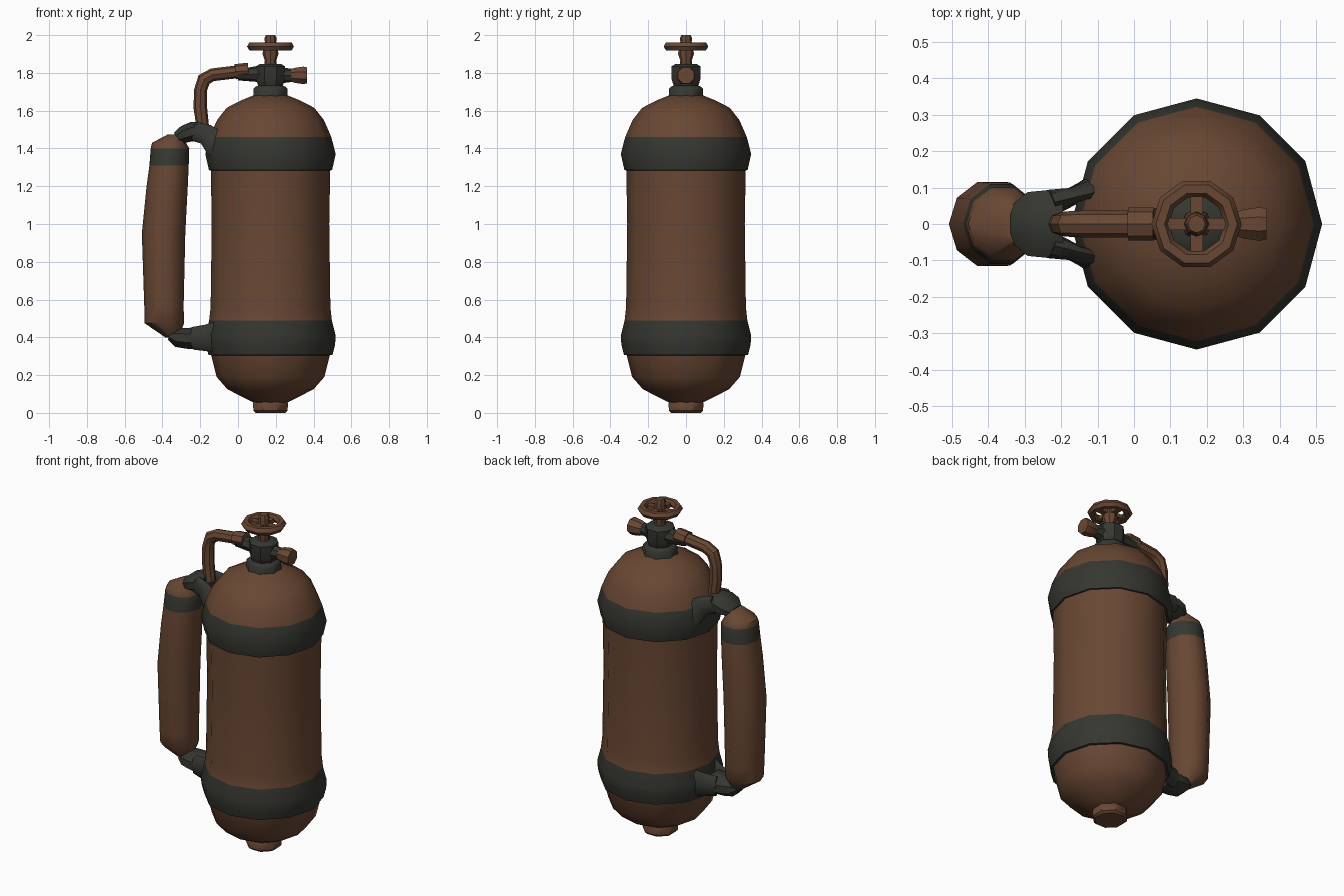
import bpy, bmesh, math
from mathutils import Vector


def material(name, rgb):
    m = bpy.data.materials.new(name)
    m.diffuse_color = (*rgb, 1)
    return m


BROWN = material("rust brown", (0.140, 0.063, 0.033))
DARK = material("dark grey green", (0.036, 0.038, 0.030))
CX = 0.172  # main cylinder axis


def loft(name, rings, sides, mat, axis=None, bands=(), turn=0.0):
    """Capped tube through rings (x, y, z, radius in plane, radius sideways).
    Faces whose centre height lies inside a band become dark."""
    pts = [Vector(r[:3]) for r in rings]
    bm = bmesh.new()
    loops = []
    for i, r in enumerate(rings):
        t = axis or (pts[min(i + 1, len(pts) - 1)] - pts[max(i - 1, 0)]).normalized()
        t = Vector(t)
        u = t.cross(Vector((0, 1, 0))).normalized()
        v = t.cross(u)
        loop = []
        for k in range(sides):
            a = 2 * math.pi * k / sides + turn
            loop.append(bm.verts.new(pts[i] + u * (r[3] * math.cos(a)) + v * (r[-1] * math.sin(a))))
        loops.append(loop)
    for a, b in zip(loops, loops[1:]):
        for k in range(sides):
            n = (k + 1) % sides
            bm.faces.new((a[k], a[n], b[n], b[k]))
    bm.faces.new(loops[0])
    bm.faces.new(loops[-1])
    bmesh.ops.recalc_face_normals(bm, faces=bm.faces)
    for f in bm.faces:
        z = f.calc_center_median().z
        if any(lo < z < hi for lo, hi in bands):
            f.material_index = 1
    me = bpy.data.meshes.new(name)
    bm.to_mesh(me)
    bm.free()
    me.materials.append(mat)
    me.materials.append(DARK)
    ob = bpy.data.objects.new(name, me)
    bpy.context.collection.objects.link(ob)
    return ob


def lathe(name, profile, sides, mat, bands=(), turn=0.0):
    return loft(name, [(CX, 0, z, r, r) for z, r in profile], sides, mat, (0, 0, 1), bands, turn)


# Main cylinder with two painted, slightly raised bands
lathe("main_cylinder", [
    (0.055, 0.09), (0.075, 0.13), (0.125, 0.228), (0.19, 0.285), (0.305, 0.314),
    (0.306, 0.328), (0.36, 0.342), (0.41, 0.345), (0.488, 0.325), (0.56, 0.317),
    (1.0, 0.311), (1.284, 0.316), (1.285, 0.326), (1.37, 0.345), (1.46, 0.322),
    (1.55, 0.283), (1.615, 0.232), (1.655, 0.155), (1.685, 0.08)],
    12, BROWN, [(0.3055, 0.488), (1.2845, 1.46)])

# Foot plug
lathe("foot_plug", [(0.0, 0.085), (0.012, 0.098), (0.05, 0.1), (0.075, 0.085)], 8, BROWN, turn=math.pi / 8)

# Neck and valve body
lathe("valve_neck", [(1.65, 0.1), (1.715, 0.097), (1.728, 0.085), (1.735, 0.06)], 8, DARK, turn=math.pi / 8)
lathe("valve_body", [(1.715, 0.065), (1.745, 0.075), (1.765, 0.082), (1.835, 0.082), (1.848, 0.06)],
      8, DARK, turn=math.pi / 8)

# Side outlet and its cap
loft("valve_outlet", [(0.21, 0, 1.787, 0.045, 0.045), (0.29, 0, 1.787, 0.034, 0.034)], 8, DARK)
loft("outlet_cap", [(0.28, 0, 1.787, 0.035, 0.035), (0.30, 0, 1.787, 0.043, 0.043),
                    (0.345, 0, 1.787, 0.05, 0.05), (0.364, 0, 1.787, 0.046, 0.046)], 8, BROWN, turn=math.pi / 8)

# Hand wheel: stem, rim, spokes
lathe("wheel_stem", [(1.83, 0.035), (1.865, 0.03), (1.90, 0.042), (1.93, 0.038),
                     (1.965, 0.03), (1.985, 0.032), (2.0, 0.024)], 8, BROWN)
bpy.ops.mesh.primitive_torus_add(major_segments=10, minor_segments=6, major_radius=0.1,
                                 minor_radius=0.024, location=(CX, 0, 1.94))
rim = bpy.context.object
rim.name = "wheel_rim"
rim.data.materials.append(BROWN)
for i in range(4):
    a = i * math.pi / 2
    bpy.ops.mesh.primitive_cube_add(size=1, rotation=(0, 0, a),
                                    location=(CX + 0.055 * math.cos(a), 0.055 * math.sin(a), 1.935))
    spoke = bpy.context.object
    spoke.name = f"wheel_spoke_{i + 1}"
    spoke.scale = (0.09, 0.034, 0.024)
    spoke.data.materials.append(BROWN)

# Bent pipe from valve to upper bracket
loft("pipe_socket", [(0.13, 0, 1.795, 0.045, 0.05), (0.0, 0, 1.79, 0.03, 0.038)], 8, DARK)
loft("pipe_collar", [(0.055, 0, 1.812, 0.042, 0.046), (-0.015, 0, 1.806, 0.04, 0.046)], 8, BROWN)
loft("bent_pipe", [(0.0, 0, 1.806, 0.034, 0.037), (-0.135, 0, 1.79, 0.034, 0.037),
                   (-0.18, 0, 1.765, 0.037, 0.035), (-0.198, 0, 1.71, 0.034, 0.033),
                   (-0.2, 0, 1.62, 0.036, 0.033), (-0.185, 0, 1.50, 0.033, 0.033)], 8, BROWN)

# Small side cylinder, slightly bowed
loft("side_cylinder", [
    (-0.35, 0, 0.40, 0.035, 0.04), (-0.39, 0, 0.475, 0.105, 0.105), (-0.392, 0, 0.56, 0.104, 0.115),
    (-0.394, 0, 0.95, 0.115, 0.122), (-0.375, 0, 1.20, 0.109, 0.12), (-0.365, 0, 1.31, 0.104, 0.115),
    (-0.36, 0, 1.40, 0.102, 0.105), (-0.365, 0, 1.43, 0.09, 0.09), (-0.325, 0, 1.475, 0.045, 0.05)],
    10, BROWN, (0, 0, 1), [(1.31, 1.40)])

# Brackets: solid knuckle plus forked arms reaching the bands
loft("upper_knuckle", [(-0.325, 0, 1.455, 0.035, 0.06), (-0.285, 0, 1.475, 0.05, 0.095),
                       (-0.24, 0, 1.49, 0.056, 0.1), (-0.195, 0, 1.49, 0.052, 0.09)], 8, DARK, turn=math.pi / 8)
loft("lower_knuckle", [(-0.365, 0, 0.41, 0.025, 0.05), (-0.325, 0, 0.40, 0.055, 0.075),
                       (-0.27, 0, 0.395, 0.06, 0.085), (-0.195, 0, 0.395, 0.062, 0.085)], 8, DARK, turn=math.pi / 8)
for side, s in (("front", -1), ("back", 1)):
    loft("upper_arm_" + side, [(-0.23, s * 0.06, 1.49, 0.052, 0.035), (-0.17, s * 0.078, 1.475, 0.055, 0.022),
                               (-0.12, s * 0.095, 1.43, 0.07, 0.024), (-0.06, s * 0.13, 1.38, 0.07, 0.03)], 8, DARK)
    loft("lower_arm_" + side, [(-0.24, s * 0.05, 0.395, 0.06, 0.035), (-0.17, s * 0.075, 0.397, 0.07, 0.024),
                               (-0.12, s * 0.097, 0.40, 0.083, 0.026), (-0.06, s * 0.14, 0.40, 0.085, 0.03)], 8, DARK)

# Smooth shading with crisp edges
bpy.ops.object.select_all(action='SELECT')
bpy.context.view_layer.objects.active = rim
bpy.ops.object.shade_smooth_by_angle(angle=math.radians(40))
